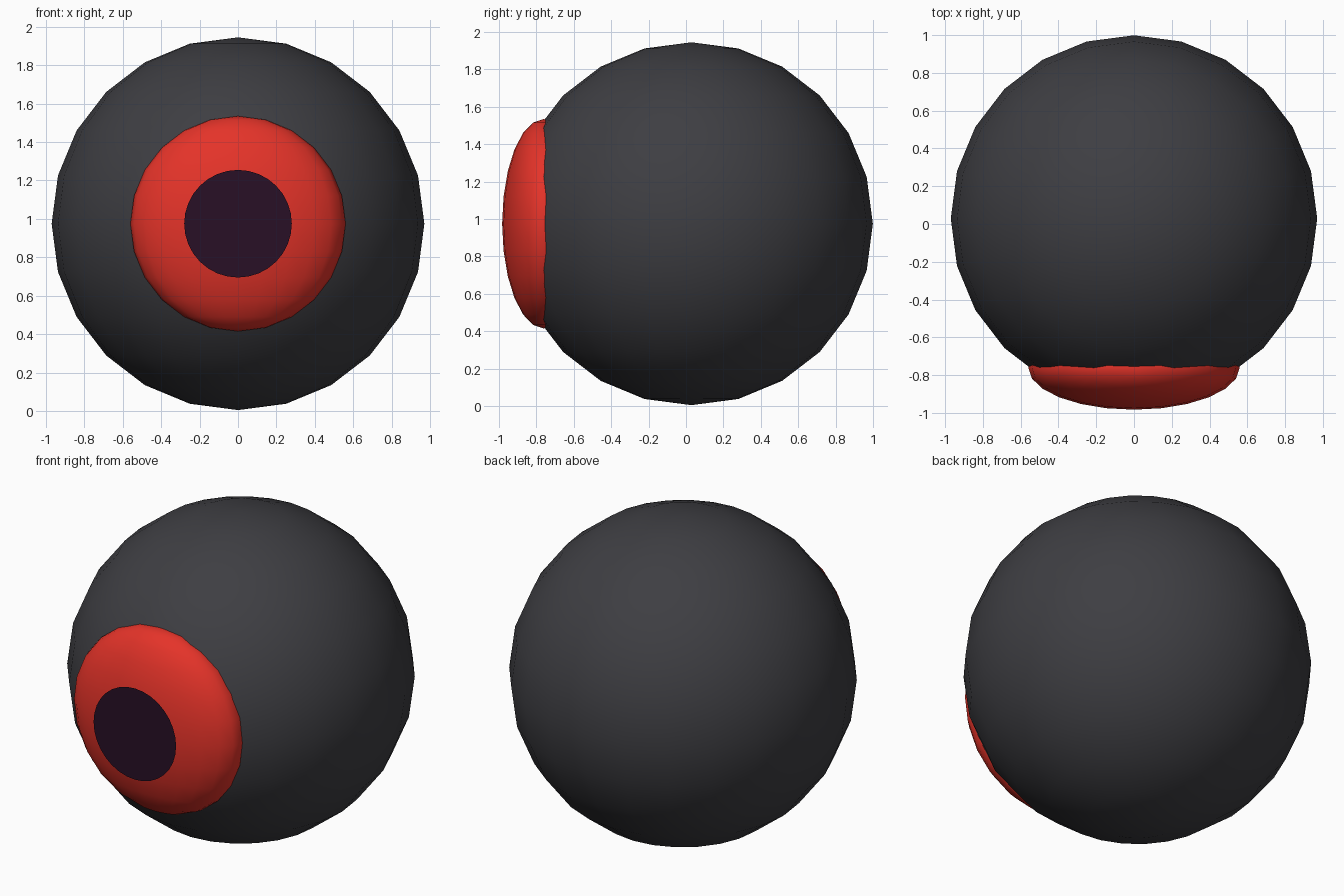
import bpy
from math import radians

cube = bpy.data.objects.get("Cube")
if cube:
    bpy.data.objects.remove(cube, do_unlink=True)

CENTRE_Z = 0.975


def material(name, rgb):
    mat = bpy.data.materials.new(name)
    mat.use_nodes = True
    mat.diffuse_color = (*rgb, 1)
    mat.node_tree.nodes["Principled BSDF"].inputs["Base Color"].default_value = (*rgb, 1)
    return mat


def finish(name, mat):
    obj = bpy.context.object
    obj.name = name
    obj.data.name = name
    obj.data.materials.append(mat)
    return obj


def ball(name, y, radii, mat):
    bpy.ops.mesh.primitive_uv_sphere_add(segments=24, ring_count=12, radius=1,
                                         location=(0, y, CENTRE_Z))
    bpy.context.object.scale = radii
    bpy.ops.object.transform_apply(location=False, rotation=False, scale=True)
    bpy.ops.object.shade_smooth()
    return finish(name, mat)


charcoal = material("charcoal", (0.048, 0.048, 0.055))
red = material("bright_red", (0.78, 0.033, 0.022))
dark_plum = material("dark_plum", (0.021, 0.005, 0.019))

# Eyeball and the flattened dome of the iris sunk into its front
ball("eyeball", 0.029, (0.97, 0.97, 0.97), charcoal)
ball("iris", -0.76, (0.56, 0.223, 0.56), red)

# Pupil: a flat disc just in front of the iris, facing forward
bpy.ops.mesh.primitive_circle_add(vertices=32, radius=0.28, fill_type='NGON',
                                  location=(0, -1, CENTRE_Z),
                                  rotation=(radians(90), 0, 0))
finish("pupil", dark_plum)
